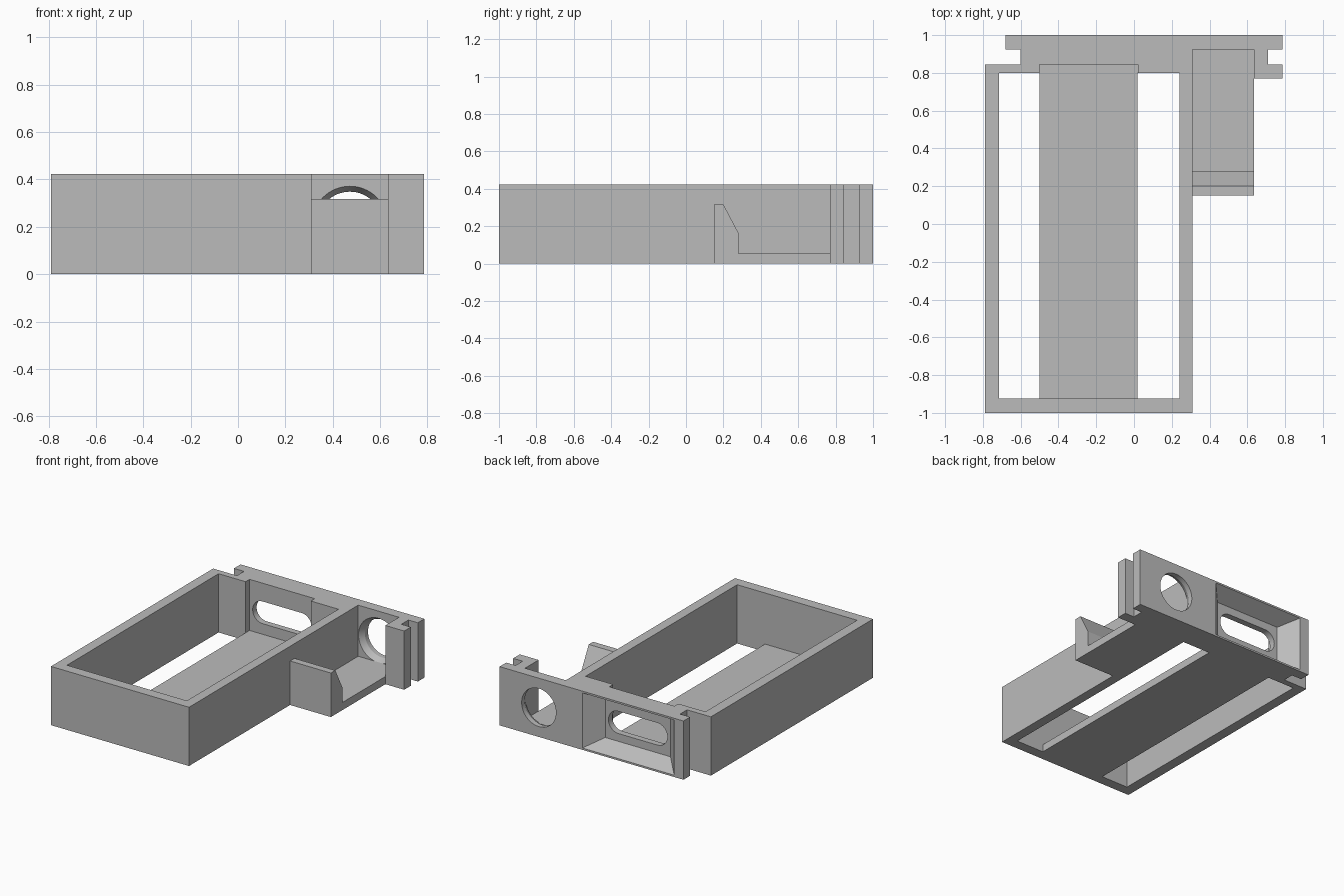
import bpy, bmesh, math

default = bpy.data.objects.get("Cube")
if default:
    bpy.data.objects.remove(default, do_unlink=True)

GREY = (0.5, 0.5, 0.5, 1)
mat = bpy.data.materials.new("plain_grey")
mat.use_nodes = True
mat.diffuse_color = GREY
mat.node_tree.nodes["Principled BSDF"].inputs["Base Color"].default_value = GREY

H = 0.423       # overall height
FLOOR = 0.055   # floor thickness
MID = H / 2


def loft(name, rings):
    """Closed solid through a list of matching point rings."""
    bm = bmesh.new()
    loops = [[bm.verts.new(p) for p in ring] for ring in rings]
    n = len(loops[0])
    for a, b in zip(loops, loops[1:]):
        for i in range(n):
            j = (i + 1) % n
            bm.faces.new((a[i], a[j], b[j], b[i]))
    bm.faces.new(loops[0])
    bm.faces.new(loops[-1])
    bmesh.ops.recalc_face_normals(bm, faces=bm.faces)
    mesh = bpy.data.meshes.new(name)
    bm.to_mesh(mesh)
    bm.free()
    mesh.materials.append(mat)
    obj = bpy.data.objects.new(name, mesh)
    bpy.context.collection.objects.link(obj)
    return obj


def plan_prism(name, plan, z0, z1):
    return loft(name, [[(x, y, z) for x, y in plan] for z in (z0, z1)])


def rect(x0, x1, y0, y1):
    return [(x0, y0), (x1, y0), (x1, y1), (x0, y1)]


def at_y(profile, y):
    return [(x, y, z) for x, z in profile]


def circle(cx, r, steps=64):
    angles = [math.tau * i / steps for i in range(steps)]
    return [(cx + r * math.cos(a), MID + r * math.sin(a)) for a in angles]


def slot(x0, x1, r, steps=20):
    pts = []
    for cx, start in ((x1 - r, -math.pi / 2), (x0 + r, math.pi / 2)):
        for i in range(steps + 1):
            a = start + math.pi * i / steps
            pts.append((cx + r * math.cos(a), MID + r * math.sin(a)))
    return pts


# Tray walls and grooved rear plate in one outline
frame = plan_prism("frame", [
    (-0.79, -1), (0.31, -1), (0.31, 0.925), (0.635, 0.925),
    (0.635, 0.77), (0.785, 0.77), (0.785, 0.845), (0.71, 0.845),
    (0.71, 0.925), (0.785, 0.925), (0.785, 1), (-0.68, 1),
    (-0.68, 0.925), (-0.6, 0.925), (-0.6, 0.845), (-0.79, 0.845)], 0, H)

# Tray well with a shallow pocket in its rear wall
well = plan_prism("well_cutter", [
    (-0.715, -0.925), (0.24, -0.925), (0.24, 0.8), (0.02, 0.8),
    (0.02, 0.845), (-0.5, 0.845), (-0.5, 0.8), (-0.715, 0.8)], FLOOR, 1)

# Open bays either side of the floor strip
bays = [plan_prism("bay_cutter", rect(x0, x1, -0.925, 0.8), -0.1, 0.1)
        for x0, x1 in ((-0.715, -0.5), (0.018, 0.24))]

# Rear window: tapered recess, then a rounded slot
recess = loft("recess_cutter", [
    at_y(rect(-0.5, 0.02, 0.075, H - 0.075), 0.89),
    at_y(rect(-0.606, 0.126, 0.013, H - 0.013), 1),
    at_y(rect(-0.606, 0.126, 0.013, H - 0.013), 1.1)])
window = loft("slot_cutter", [at_y(slot(-0.475, -0.005, 0.08), y) for y in (0.83, 1.05)])

# Countersunk round hole
hole = loft("hole_cutter", [
    at_y(circle(0.4725, r), y)
    for r, y in ((0.16, 0.9), (0.16, 0.925), (0.137, 0.965), (0.137, 1.1))])

cutters = [well, *bays, recess, window, hole]
for c in cutters:
    mod = frame.modifiers.new(c.name, "BOOLEAN")
    mod.operation = "DIFFERENCE"
    mod.solver = "EXACT"
    mod.object = c
    c.hide_render = True
graph = bpy.context.evaluated_depsgraph_get()
cut_mesh = bpy.data.meshes.new_from_object(frame.evaluated_get(graph))
frame.modifiers.clear()
frame.data = cut_mesh
for c in cutters:
    bpy.data.objects.remove(c, do_unlink=True)

# Side shelf with an upright sloped stop
profile = [(0.15, 0), (0.925, 0), (0.925, FLOOR), (0.28, FLOOR),
           (0.28, 0.165), (0.2, 0.317), (0.15, 0.317)]
loft("side_shelf", [[(x, y, z) for y, z in profile] for x in (0.31, 0.635)])

# Smooth curved holes, keep corners sharp
bpy.ops.object.select_all(action="DESELECT")
frame.select_set(True)
bpy.context.view_layer.objects.active = frame
bpy.ops.object.shade_smooth_by_angle(angle=math.radians(20))
